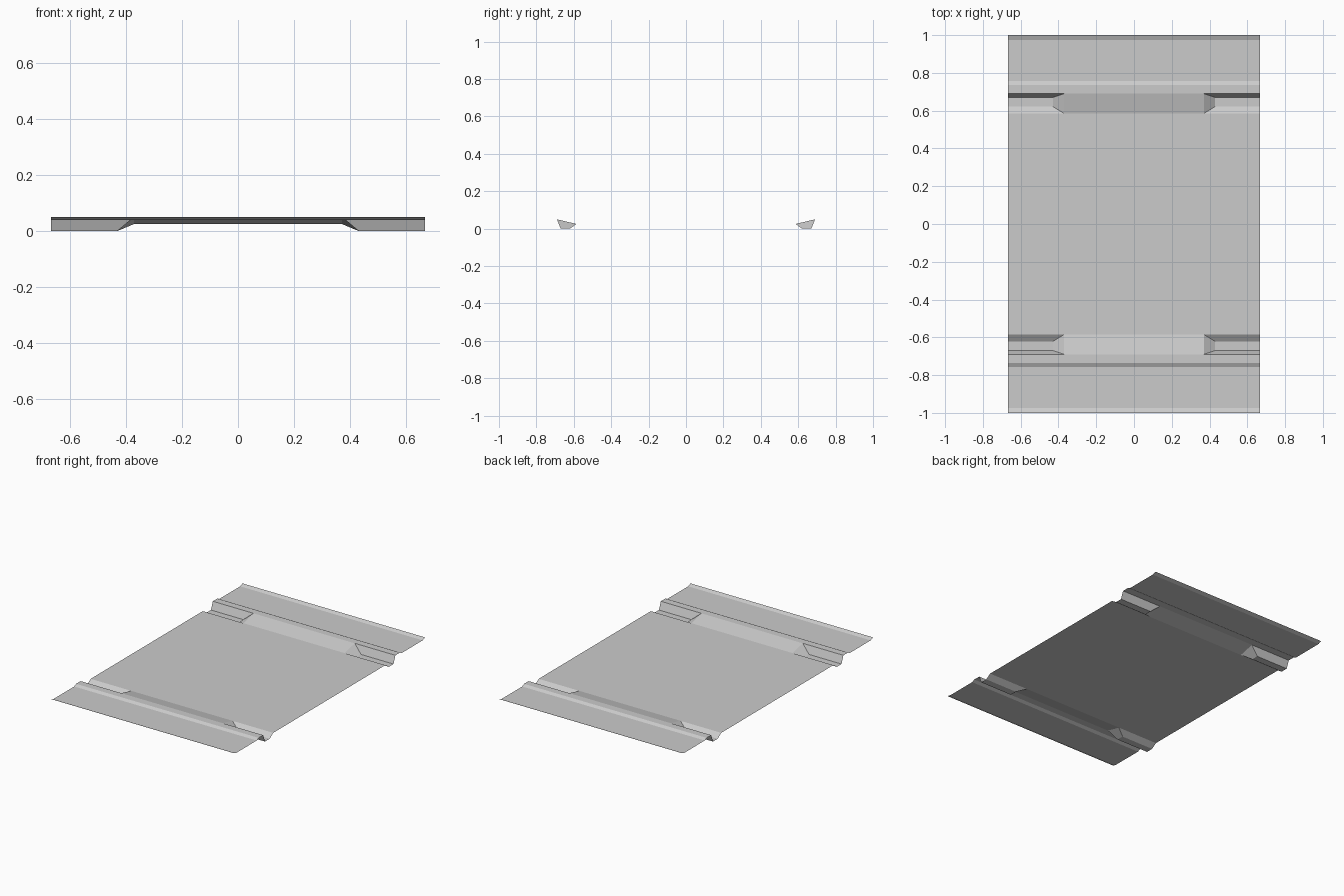
import bpy
import bmesh

default = bpy.data.objects.get("Cube")
if default:
    bpy.data.objects.remove(default, do_unlink=True)

# One plain sheet colour
grey = bpy.data.materials.new("light grey sheet")
grey.use_nodes = True
colour = (0.6, 0.6, 0.6, 1.0)
grey.diffuse_color = colour
grey.node_tree.nodes["Principled BSDF"].inputs["Base Color"].default_value = colour

HALF_WIDTH = 0.667
NECK, FOOT = 0.37, 0.43      # inner ends of a groove, at its rim and its floor

# Cross-section points (y, z) from the end of the sheet to its middle
LIP, LIP_BASE = (-1.0, 0.05), (-0.975, 0.04)
STEP_BASE, STEP_TOP = (-0.757, 0.04), (-0.737, 0.05)
RIM, FLOOR_OUT, FLOOR_IN, DECK = (-0.69, 0.05), (-0.67, 0.0), (-0.622, 0.0), (-0.585, 0.025)
MIDDLE = (0.0, 0.025)


def sheet_part(name, faces, mirror_x=True):
    """Make a thin part from faces of (x, (y, z)) corners, mirrored to all quarters."""
    bm = bmesh.new()
    for corners in faces:
        bm.faces.new([bm.verts.new((x, *p)) for x, p in corners])
    bmesh.ops.remove_doubles(bm, verts=bm.verts, dist=0.0001)
    for face in bm.faces:
        face.normal_update()
        if face.normal.z < 0:
            face.normal_flip()
    mesh = bpy.data.meshes.new(name)
    bm.to_mesh(mesh)
    bm.free()
    mesh.materials.append(grey)
    obj = bpy.data.objects.new(name, mesh)
    bpy.context.collection.objects.link(obj)
    mirror = obj.modifiers.new("Mirror", "MIRROR")
    mirror.use_axis = (mirror_x, True, False)
    return obj


def strip(a, b, xa0, xa1, xb0=None, xb1=None):
    """Four corners between profile points a and b, over the given x spans."""
    xb0 = xa0 if xb0 is None else xb0
    xb1 = xa1 if xb1 is None else xb1
    return [(xa0, a), (xa1, a), (xb1, b), (xb0, b)]


# End flange: raised lip, flat panel, step and ridge
flange = [LIP, LIP_BASE, STEP_BASE, STEP_TOP, RIM]
sheet_part("end_flange", [strip(a, b, -HALF_WIDTH, HALF_WIDTH)
                          for a, b in zip(flange, flange[1:])], mirror_x=False)

# Sloping bridge between the two grooves
sheet_part("centre_ramp", [strip(RIM, DECK, -NECK, NECK)], mirror_x=False)

# Groove: outer wall, floor, inner wall and slanted end
sheet_part("corner_groove", [
    strip(RIM, FLOOR_OUT, NECK, HALF_WIDTH, FOOT, HALF_WIDTH),
    strip(FLOOR_OUT, FLOOR_IN, FOOT, HALF_WIDTH),
    strip(FLOOR_IN, DECK, FOOT, HALF_WIDTH, NECK, HALF_WIDTH),
    [(NECK, RIM), (FOOT, FLOOR_OUT), (FOOT, FLOOR_IN), (NECK, DECK)],
])

# Flat deck in the middle
sheet_part("main_deck", [strip(DECK, MIDDLE, -HALF_WIDTH, HALF_WIDTH)], mirror_x=False)
